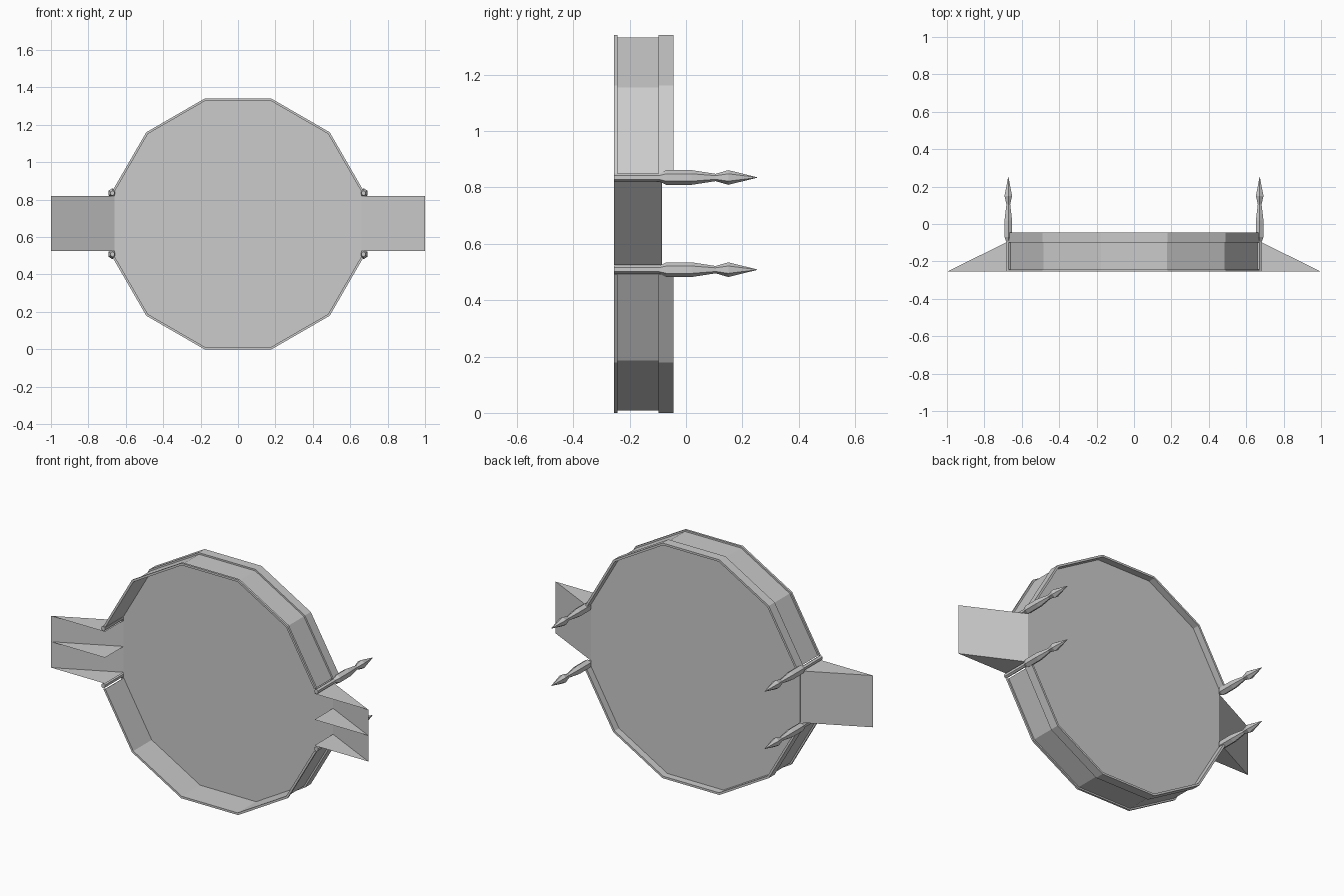
import bpy
import bmesh
from math import cos, sin, radians

cube = bpy.data.objects.get("Cube")
if cube:
    bpy.data.objects.remove(cube)

grey = bpy.data.materials.new("light_grey")
grey.use_nodes = True
COLOUR = (0.6, 0.6, 0.6, 1)
grey.diffuse_color = COLOUR
grey.node_tree.nodes["Principled BSDF"].inputs["Base Color"].default_value = COLOUR

MID = 0.67                      # height of the drum axis
FRONT, PLATE, BACK = -0.255, -0.087, -0.045


def finish(name, bm):
    bmesh.ops.recalc_face_normals(bm, faces=bm.faces)
    mesh = bpy.data.meshes.new(name)
    bm.to_mesh(mesh)
    bm.free()
    mesh.materials.append(grey)
    obj = bpy.data.objects.new(name, mesh)
    bpy.context.collection.objects.link(obj)


def loft(bm, rings):
    """Bridge closed rings of points and cap both ends."""
    loops = [[bm.verts.new(p) for p in ring] for ring in rings]
    for a, b in zip(loops, loops[1:]):
        for i in range(len(a)):
            j = (i + 1) % len(a)
            bm.faces.new((a[i], a[j], b[j], b[i]))
    bm.faces.new(loops[0])
    bm.faces.new(loops[-1])


def drum_point(apothem, degrees, y):
    r = apothem / cos(radians(15))
    return (r * cos(radians(degrees)), y, MID + r * sin(radians(degrees)))


# Flanged rim profile: apothem and depth
profile = [(0.658, FRONT), (0.67, FRONT), (0.67, -0.243), (0.661, -0.243),
           (0.661, -0.098), (0.67, -0.098), (0.67, BACK), (0.658, BACK)]

# Upper and lower rims, open at both sides
for name, start in (("upper_rim", 15), ("lower_rim", 195)):
    bm = bmesh.new()
    loft(bm, [[drum_point(a, start + 30 * k, y) for a, y in profile]
              for k in range(6)])
    finish(name, bm)

# Twelve-sided plate set inside the rims
bm = bmesh.new()
loft(bm, [[drum_point(0.66, 15 + 30 * k, y) for k in range(12)]
          for y in (PLATE - 0.002, PLATE + 0.002)])
finish("face_plate", bm)

# Spike stations: depth and radius
stations = [(FRONT, 0.014), (-0.095, 0.014), (-0.07, 0.026), (0.02, 0.026),
            (0.105, 0.013), (0.15, 0.026), (0.252, 0.001)]

for side, label in ((1, "left"), (-1, "right")):
    # Side wing: slanted panel braced by three gussets
    bm = bmesh.new()
    root, tip = side * 0.66, side
    low, high = 0.525, 0.82
    bm.faces.new([bm.verts.new(p) for p in (
        (root, PLATE, low), (tip, FRONT, low), (tip, FRONT, high), (root, PLATE, high))])
    for z in (low, (low + high) / 2, high):
        bm.faces.new([bm.verts.new(p) for p in (
            (root, FRONT, z), (tip, FRONT, z), (root, PLATE, z))])
    finish(label + "_wing", bm)

    # Spiked rods along the rim ends
    for level, z in (("upper", MID + 0.165), ("lower", MID - 0.162)):
        bm = bmesh.new()
        loft(bm, [[(side * 0.672 + 0.9 * r * cos(radians(60 * k + 30)), y,
                    z + r * sin(radians(60 * k + 30))) for k in range(6)]
                  for y, r in stations])
        finish(f"{label}_{level}_spike", bm)
